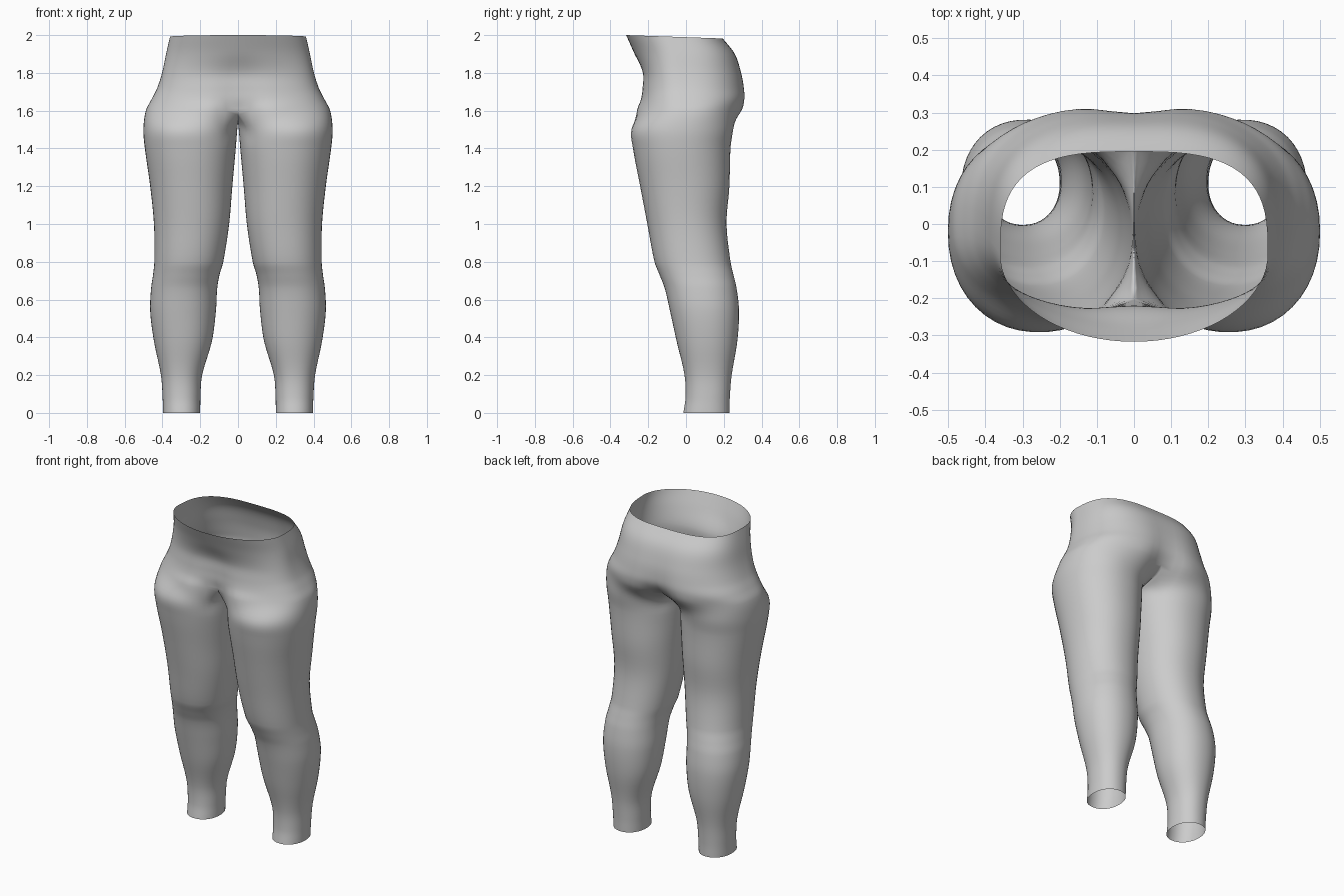
import bpy, bmesh, math
from mathutils import Vector

if "Cube" in bpy.data.objects:
    bpy.data.objects.remove(bpy.data.objects["Cube"])

OUTER, INNER, SUB = 36, 14, 5      # columns on outer wall, inner thigh, rows per span

# leg sections: z, inner x, outer x, front y, back y
LEG = [
    (0.00, .200, .397, -.014, .230),
    (0.08, .199, .399, -.003, .232),
    (0.20, .190, .408, -.008, .242),
    (0.38, .138, .445, -.050, .272),
    (0.54, .117, .465, -.085, .281),
    (0.66, .110, .460, -.113, .268),
    (0.73, .098, .450, -.140, .252),
    (0.80, .078, .443, -.167, .236),
    (1.00, .047, .445, -.205, .215),
    (1.20, .030, .465, -.243, .230),
    (1.40, .012, .493, -.281, .236),
    (1.50, .004, .501, -.289, .250),
]
# hip sections: z, half width, centre y, front y, back y,
#               front power, back power, front dent, back dent
HIP = [
    (1.60, .488,  .00, -.273, .307, 2.4, 2.4, .070, .060),
    (1.66, .458,  .00, -.248, .320, 2.5, 2.5, .030, .030),
    (1.72, .428, -.01, -.238, .316, 2.5, 2.5, .018, .018),
    (1.80, .402, -.03, -.236, .299, 2.4, 2.6, .012, .010),
    (1.90, .381, -.05, -.272, .262, 2.1, 2.8, .000, .004),
    (2.00, .360, -.08, -.317, .195, 2.0, 3.0, .000, .000),
]


def spow(v, p):
    return math.copysign(abs(v) ** p, v)


def leg_point(sec, col):
    z, xi, xo, yf, yb = sec
    if col <= OUTER:
        a = math.radians(-140 + 280 * col / OUTER)
    else:
        a = math.radians(140 + 80 * (col - OUTER) / INNER)
    p = 2 / 2.15
    return Vector(((xi + xo) / 2 + (xo - xi) / 2 * spow(math.cos(a), p),
                   (yf + yb) / 2 + (yb - yf) / 2 * spow(math.sin(a), p), z))


def hip_point(sec, col):
    z, w, yc, yf, yb, nf, nb, df, db = sec
    a = math.pi * (col / OUTER - .5)
    front = a < 0
    p = 2 / (nf if front else nb)
    x = w * abs(math.cos(a)) ** p
    y = yc + ((yc - yf) if front else (yb - yc)) * spow(math.sin(a), p)
    groove = math.exp(-(x / .1) ** 2)
    y += df * groove if front else -db * groove
    if z > 1.99:                    # waistband slopes down to the back
        z -= .018 * (y - yf) / (yb - yf)
    return Vector((0 if col in (0, OUTER) else x, y, z))


def seam_point(col):
    f = (col - OUTER) / INNER       # crotch seam runs back to front
    a, b = hip_point(HIP[0], OUTER), hip_point(HIP[0], 0)
    return Vector((0, a.y + (b.y - a.y) * f, 1.6 - .07 * math.sin(math.pi * f) ** .7))


def smooth_rows(keys, zs):
    """Smooth curve through the section points of one column."""
    def slope(i):
        lo, hi = max(i - 1, 0), min(i + 1, len(keys) - 1)
        return (keys[hi] - keys[lo]) / (zs[hi] - zs[lo])
    rows = []
    for i in range(len(keys) - 1):
        h = zs[i + 1] - zs[i]
        m0, m1 = slope(i) * h, slope(i + 1) * h
        for s in range(SUB):
            t = s / SUB
            rows.append(keys[i] * (2*t**3 - 3*t*t + 1) + m0 * (t**3 - 2*t*t + t)
                        + keys[i + 1] * (3*t*t - 2*t**3) + m1 * (t**3 - t*t))
    return rows + [keys[-1].copy()]


# one half of the trousers
bm = bmesh.new()
columns = []
join_row = len(LEG) * SUB
zs = [s[0] for s in LEG + HIP]
for c in range(OUTER + INNER):
    keys = [leg_point(s, c) for s in LEG]
    keys += [hip_point(s, c) for s in HIP] if c <= OUTER else [seam_point(c)]
    column = []
    for r, co in enumerate(smooth_rows(keys, zs)):
        on_centre = r >= join_row and (c in (0, OUTER) or c > OUTER)
        co.x = 0 if on_centre else max(co.x, .002)
        column.append(bm.verts.new(co))
    columns.append(column)
for c in range(OUTER + INNER):
    a, b = columns[c], columns[(c + 1) % len(columns)]
    rows = len(a) - 1 if c < OUTER else join_row
    for r in range(rows):
        bm.faces.new((a[r], b[r], b[r + 1], a[r + 1]))
bmesh.ops.recalc_face_normals(bm, faces=bm.faces)

mesh = bpy.data.meshes.new("trousers")
bm.to_mesh(mesh)
bm.free()
trousers = bpy.data.objects.new("trousers", mesh)
bpy.context.collection.objects.link(trousers)

fabric = bpy.data.materials.new("grey fabric")
fabric.diffuse_color = (.6, .6, .6, 1)
fabric.use_nodes = True
fabric.node_tree.nodes["Principled BSDF"].inputs["Base Color"].default_value = fabric.diffuse_color
mesh.materials.append(fabric)

# other half
mirror = trousers.modifiers.new("mirror", 'MIRROR')
mirror.use_mirror_merge = True
mirror.merge_threshold = .001

for poly in mesh.polygons:
    poly.use_smooth = True
